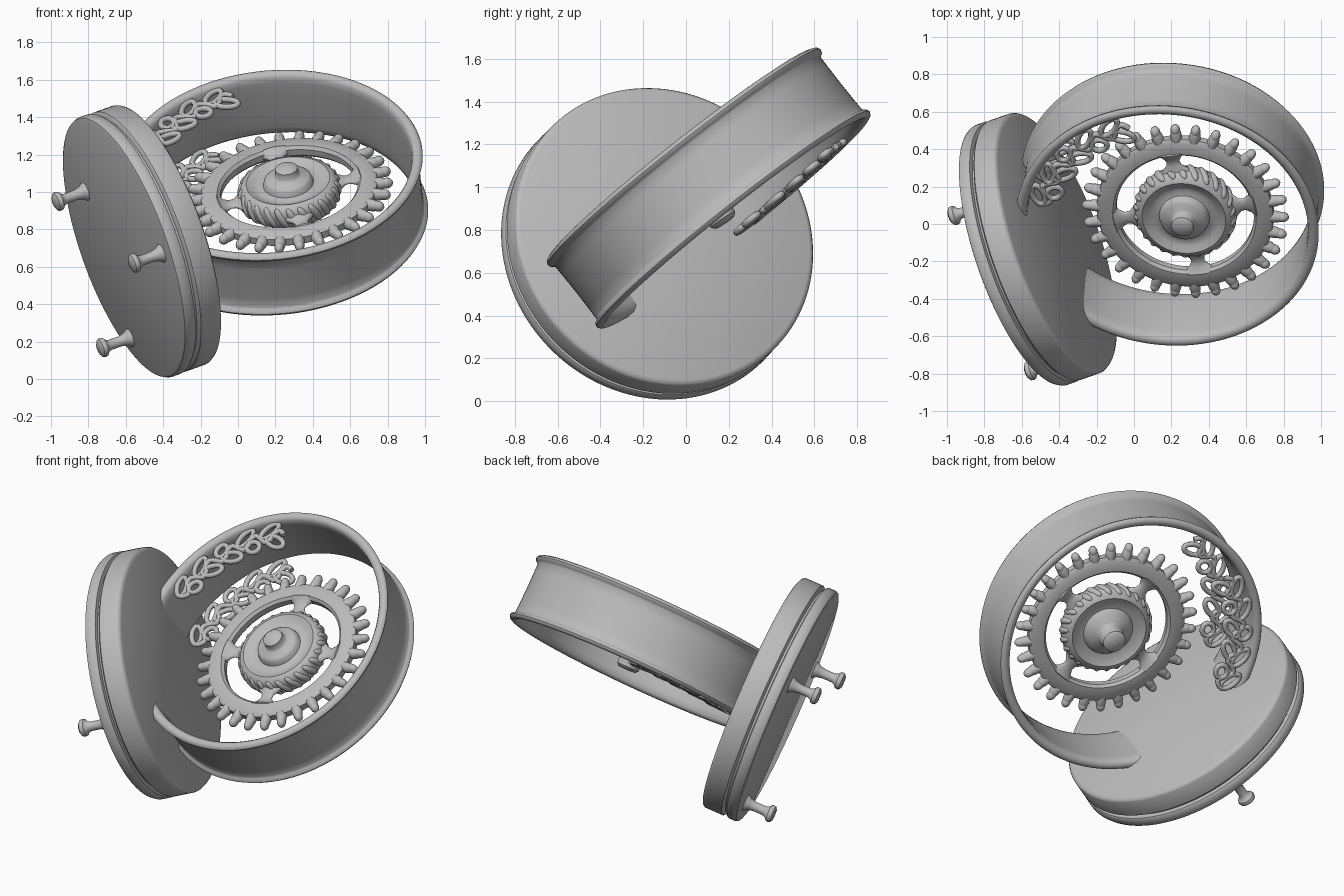
import bpy, bmesh
from math import pi, sin, cos, radians
from mathutils import Matrix, Vector

if "Cube" in bpy.data.objects:
    bpy.data.objects.remove(bpy.data.objects["Cube"])

grey = bpy.data.materials.new("plain_grey")
grey.use_nodes = True
grey.diffuse_color = (0.5, 0.5, 0.5, 1)
grey.node_tree.nodes["Principled BSDF"].inputs["Base Color"].default_value = (0.5, 0.5, 0.5, 1)


def frame(origin, axis):
    """Placement whose local z follows axis and local x stays close to world x or y."""
    z = Vector(axis).normalized()
    hint = Vector((1, 0, 0)) if abs(z.x) < 0.7 else Vector((0, 1, 0))
    x = (hint - z * hint.dot(z)).normalized()
    m = Matrix((x, z.cross(x), z)).transposed().to_4x4()
    m.translation = Vector(origin)
    return m


def finish(name, bm, place):
    bmesh.ops.recalc_face_normals(bm, faces=bm.faces)
    mesh = bpy.data.meshes.new(name)
    bm.to_mesh(mesh)
    bm.free()
    mesh.materials.append(grey)
    ob = bpy.data.objects.new(name, mesh)
    bpy.context.collection.objects.link(ob)
    ob.matrix_world = place
    bpy.ops.object.select_all(action='DESELECT')
    ob.select_set(True)
    bpy.context.view_layer.objects.active = ob
    bpy.ops.object.shade_smooth_by_angle(angle=radians(40))


def lathe(name, profile, place, closed=False, segments=96, shape=None):
    """Turn a (radius, height) profile about local z."""
    bm = bmesh.new()
    vs = [bm.verts.new((r, 0, h)) for r, h in profile]
    pairs = list(zip(vs, vs[1:])) + ([(vs[-1], vs[0])] if closed else [])
    edges = [bm.edges.new(p) for p in pairs]
    bmesh.ops.spin(bm, geom=vs + edges, cent=(0, 0, 0), axis=(0, 0, 1),
                   angle=2 * pi, steps=segments, use_duplicate=False)
    bmesh.ops.remove_doubles(bm, verts=bm.verts, dist=0.0005)
    if shape:
        bm.transform(shape)
    finish(name, bm, place)


def blobs(name, shapes, place):
    bm = bmesh.new()
    for m in shapes:
        bmesh.ops.create_uvsphere(bm, u_segments=14, v_segments=10, radius=1, matrix=m)
    finish(name, bm, place)


def turn(a):
    return Matrix.Rotation(a, 4, 'Z')


def ellipsoid(radius, a, b, c, lean=0):
    """Ellipsoid set out along local x, leaning about its own radial line."""
    return (Matrix.Translation((radius, 0, 0)) @ Matrix.Rotation(lean, 4, 'X')
            @ Matrix.Diagonal((a, b, c, 1)))


# Drum with a grooved back plate
out = Vector((-0.894, -0.312, -0.32)).normalized()
face = Vector((-0.615, -0.17, 0.70))
lathe("drum", [(0, 0), (0.715, 0), (0.73, 0.006), (0.737, 0.02), (0.737, 0.06), (0.73, 0.07),
               (0.708, 0.075), (0.708, 0.088), (0.728, 0.093), (0.735, 0.1), (0.735, 0.21),
               (0.728, 0.222), (0.71, 0.23), (0, 0.23)], frame(face, -out), segments=128)

# Flared pegs on the back plate
peg = [(0, -0.02), (0.055, -0.02), (0.05, 0.005), (0.036, 0.025), (0.028, 0.06), (0.028, 0.12),
       (0.036, 0.14), (0.05, 0.15), (0.053, 0.162), (0.05, 0.175), (0.035, 0.185), (0, 0.188)]
for side, spot in (("upper", (-0.835, 0.09, 0.995)), ("front", (-0.455, -0.75, 0.655)),
                   ("lower", (-0.62, 0.20, 0.205))):
    p = Vector(spot)
    p -= out * (p - face).dot(out)
    lathe(side + "_peg", peg, frame(p, out), segments=24)

# Open hoop with beaded rims
axis = Vector((-0.08, -0.62, 0.785)).normalized()
hoop = frame((0.192, 0.106, 0.996), axis)
half = [(0.788, 0), (0.789, 0.1), (0.79, 0.155), (0.797, 0.165), (0.808, 0.172), (0.813, 0.185),
        (0.806, 0.198), (0.79, 0.205), (0.77, 0.2), (0.757, 0.185), (0.753, 0.15), (0.75, 0.08)]
mirrored = [(r, -h) for r, h in reversed(half[1:])]
lathe("hoop", half + mirrored, hoop, closed=True, segments=128)

# Gear rim, rounded teeth and flared spokes
gear = frame((0.275, 0.07, 1.0), (-0.11, -0.56, 0.82)) @ turn(radians(12))
lathe("gear_rim", [(0.37, -0.018), (0.385, -0.035), (0.455, -0.035), (0.475, -0.02),
                   (0.475, 0.02), (0.455, 0.035), (0.385, 0.035), (0.37, 0.018)], gear, closed=True)
teeth = 30
steps = [turn(2 * pi * i / teeth) for i in range(teeth)]
blobs("gear_teeth", [s @ ellipsoid(0.47, 0.08, 0.032, 0.034) for s in steps]
      + [s @ ellipsoid(0.522, 0.035, 0.026, 0.03) for s in steps], gear)
spoke = [(0, 0.2), (0.1, 0.22), (0.07, 0.27), (0.04, 0.3), (0.036, 0.325),
         (0.055, 0.355), (0.11, 0.385), (0, 0.41)]
for i in range(4):
    lay = turn(i * pi / 2) @ Matrix.Diagonal((1, 1, 0.4, 1)) @ Matrix.Rotation(pi / 2, 4, 'Y')
    lathe("gear_spoke_%d" % (i + 1), spoke, gear, segments=20, shape=lay)

# Hub with dished faces, stub shafts and slanted ridges
lathe("hub", [(0, 0.168), (0.045, 0.165), (0.06, 0.153), (0.063, 0.118), (0.075, 0.105),
              (0.112, 0.098), (0.126, 0.085), (0.135, 0.055), (0.165, 0.045), (0.19, 0.053),
              (0.225, 0.072), (0.252, 0.06), (0.268, 0.03), (0.268, -0.03), (0.252, -0.06),
              (0.225, -0.072), (0.19, -0.053), (0.15, -0.05), (0.125, -0.085), (0.085, -0.1),
              (0.072, -0.115), (0.068, -0.185), (0.052, -0.2), (0, -0.203)], gear, segments=72)
ridges = 26
blobs("hub_ridges", [turn(2 * pi * i / ridges) @ ellipsoid(0.25, 0.03, 0.026, 0.068, 0.45)
                     for i in range(ridges)], gear)


def scroll(name, start, end, radius, height, count):
    """Openwork strip: a wavy stem carrying tilted leaf loops and small rings."""
    cu = bpy.data.curves.new(name, 'CURVE')
    cu.dimensions = '3D'
    cu.bevel_depth = 0.016
    cu.bevel_resolution = 2
    cu.use_fill_caps = True

    def strand(pts, cyclic):
        s = cu.splines.new('POLY')
        s.points.add(len(pts) - 1)
        for q, (x, y) in zip(s.points, pts):
            q.co = (x, y, height, 1)
        s.use_cyclic_u = cyclic

    def polar(r, a):
        return r * cos(a), r * sin(a)

    a0, a1 = radians(start), radians(end)
    n = count * 12
    strand([polar(radius + 0.035 * sin(2 * pi * k / 12), a0 + (a1 - a0) * k / n)
            for k in range(n + 1)], False)
    for i in range(count):
        a = a0 + (a1 - a0) * (i + 0.5) / count
        for side in (-1, 1):
            cx, cy = polar(radius + side * 0.04, a + side * 0.03)
            long, wide = (0.065, 0.032) if (i + side) % 3 else (0.042, 0.036)
            tilt = a + pi / 2 + side * 0.6
            loop = []
            for k in range(20):
                u, v = long * cos(k * pi / 10), wide * sin(k * pi / 10)
                loop.append((cx + u * cos(tilt) - v * sin(tilt), cy + u * sin(tilt) + v * cos(tilt)))
            strand(loop, True)
    cu.materials.append(grey)
    ob = bpy.data.objects.new(name, cu)
    bpy.context.collection.objects.link(ob)
    ob.matrix_world = hoop
    bpy.ops.object.select_all(action='DESELECT')
    ob.select_set(True)
    bpy.context.view_layer.objects.active = ob
    bpy.ops.object.convert(target='MESH')


# Openwork scrolls inside the hoop
scroll("upper_scroll", 108, 172, 0.67, 0.17, 5)
scroll("lower_scroll", 118, 182, 0.665, -0.19, 5)
